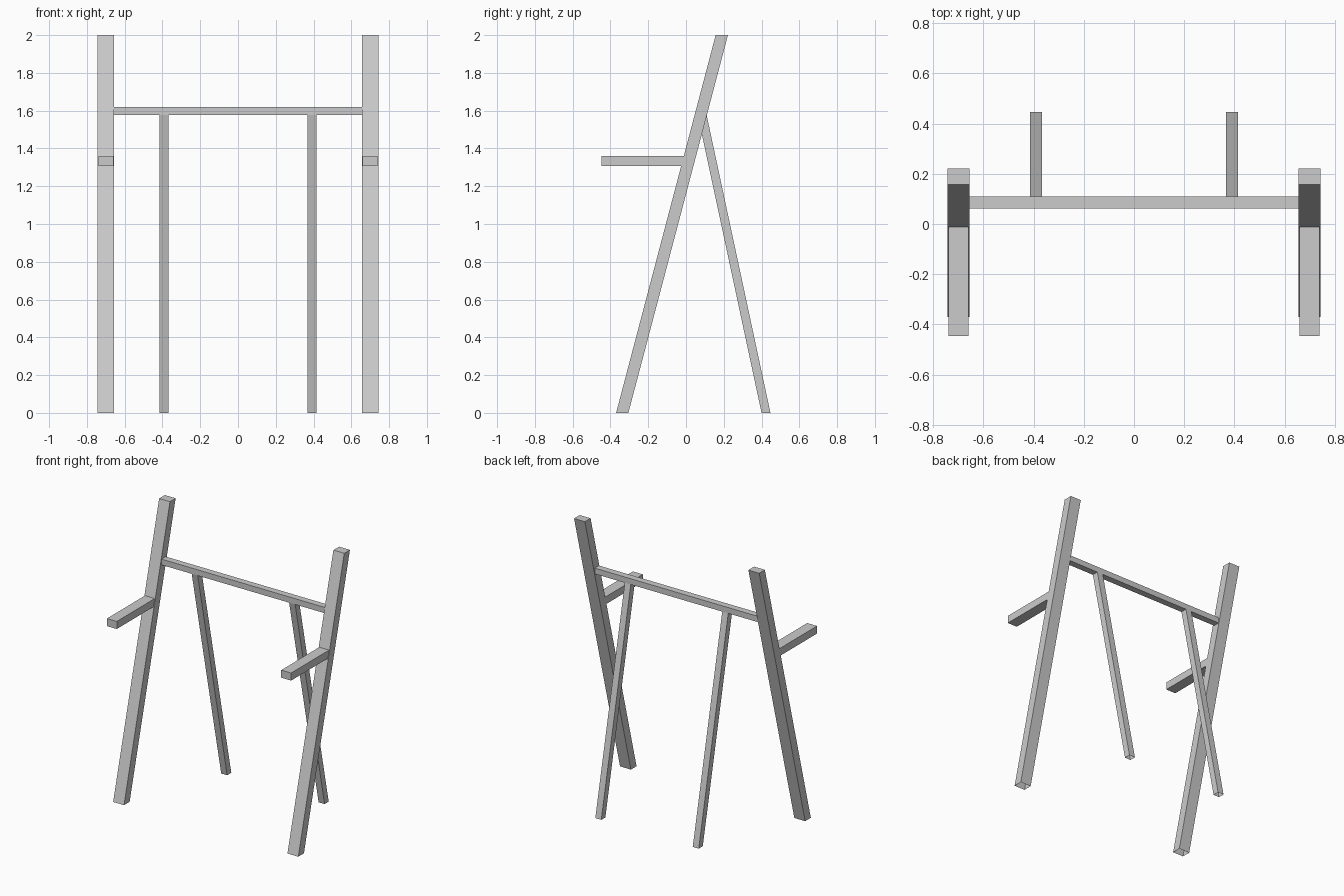
import bpy
import bmesh

cube = bpy.data.objects.get("Cube")
if cube:
    bpy.data.objects.remove(cube, do_unlink=True)

grey = bpy.data.materials.new("plain grey")
grey.use_nodes = True
grey.diffuse_color = (0.6, 0.6, 0.6, 1)
grey.node_tree.nodes["Principled BSDF"].inputs["Base Color"].default_value = (0.6, 0.6, 0.6, 1)


def beam(name, x0, x1, profile, open_bottom=False):
    """Extrude a side profile of (y, z) points from x0 to x1."""
    bm = bmesh.new()
    face = bm.faces.new([bm.verts.new((x0, y, z)) for y, z in profile])
    result = bmesh.ops.extrude_face_region(bm, geom=[face], use_keep_orig=True)
    moved = [v for v in result["geom"] if isinstance(v, bmesh.types.BMVert)]
    bmesh.ops.translate(bm, verts=moved, vec=(x1 - x0, 0, 0))
    bmesh.ops.recalc_face_normals(bm, faces=bm.faces)
    if open_bottom:
        foot = [f for f in bm.faces if all(v.co.z < 0.001 for v in f.verts)]
        bmesh.ops.delete(bm, geom=foot, context='FACES_ONLY')
    mesh = bpy.data.meshes.new(name)
    bm.to_mesh(mesh)
    bm.free()
    mesh.materials.append(grey)
    obj = bpy.data.objects.new(name, mesh)
    bpy.context.collection.objects.link(obj)


# Side profiles: leaning post, forward arm, rear leg
post = [(-0.37, 0), (-0.305, 0), (0.222, 2), (0.157, 2)]
arm = [(-0.447, 1.306), (-0.026, 1.306), (-0.011, 1.361), (-0.447, 1.361)]
leg = [(0.4, 0), (0.447, 0), (0.109, 1.578), (0.062, 1.578)]

for side, s in (("left", 1), ("right", -1)):
    beam(side + "_post", s * 0.656, s * 0.743, post, True)
    beam(side + "_arm", s * 0.66, s * 0.739, arm)
    beam(side + "_rear_leg", s * 0.367, s * 0.415, leg, True)

# Bar joining the two posts
beam("cross_bar", -0.657, 0.657,
     [(0.061, 1.578), (0.109, 1.578), (0.109, 1.62), (0.061, 1.62)])
